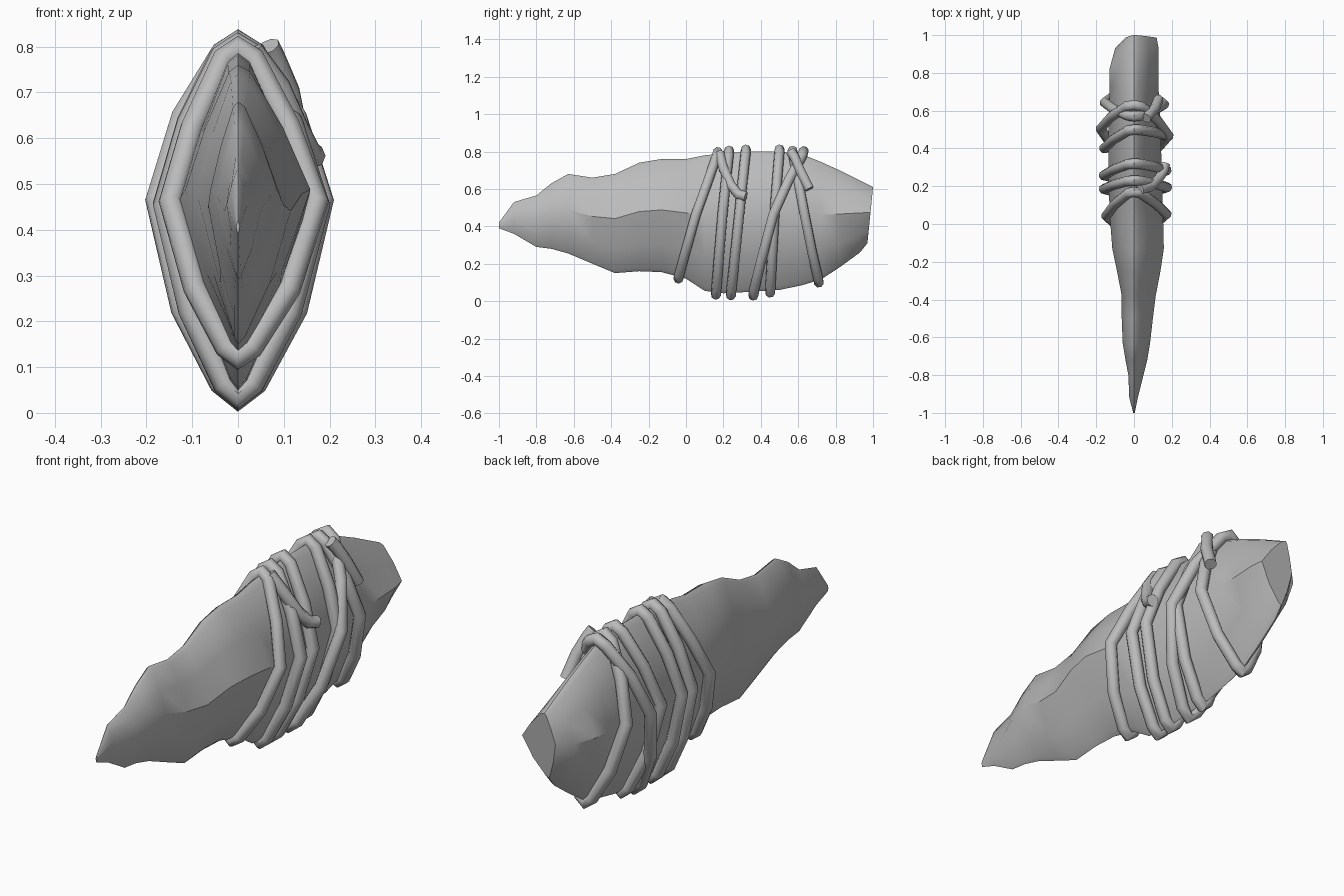
import bpy, bmesh
from mathutils import Vector

cube = bpy.data.objects.get("Cube")
if cube:
    bpy.data.objects.remove(cube)

grey = bpy.data.materials.new("stone grey")
grey.use_nodes = True
GREY = (0.5, 0.5, 0.5, 1)
grey.diffuse_color = GREY
grey.node_tree.nodes["Principled BSDF"].inputs["Base Color"].default_value = GREY

# Blade stations: y, bottom z, top z, left edge x, right edge x
STATIONS = [
    (-1, .39, .42, -.004, .004), (-.92, .36, .53, -.025, .02), (-.8, .29, .565, -.03, .05),
    (-.72, .28, .63, -.045, .07), (-.63, .255, .68, -.06, .085), (-.5, .2, .66, -.065, .1),
    (-.38, .15, .68, -.065, .115), (-.25, .16, .74, -.09, .14), (-.13, .155, .76, -.115, .158),
    (0, .12, .76, -.125, .155), (.1, .055, .78, -.13, .15), (.2, .042, .79, -.135, .15),
    (.35, .05, .8, -.135, .145), (.5, .06, .8, -.135, .14), (.62, .085, .785, -.13, .135),
    (.72, .115, .745, -.13, .13), (.82, .18, .7, -.13, .13), (.93, .26, .645, -.1, .13),
    (.985, .31, .61, -.045, .12)]

# Cross-section of one flank: height (-1 to 1) and share of the half width
FLANK = [(.95, .17), (.55, .62), (.1, 1), (-.5, .6), (-.94, .13)]
RING = [(1, 0)] + FLANK + [(-1, 0)] + [(h, -w) for h, w in reversed(FLANK)]


def section(y):
    """Cross-section points of the blade at depth y."""
    i = 0
    while i < len(STATIONS) - 2 and STATIONS[i + 1][0] < y:
        i += 1
    a, b = STATIONS[i], STATIONS[i + 1]
    f = (y - a[0]) / (b[0] - a[0])
    zb, zt, xl, xr = [p + (q - p) * f for p, q in zip(a[1:], b[1:])]
    mid, half = (zb + zt) / 2, (zt - zb) / 2
    return [Vector((w * xr if w > 0 else -w * xl, y, mid + h * half)) for h, w in RING]


def smooth(ob, angle):
    bpy.ops.object.select_all(action="DESELECT")
    ob.select_set(True)
    bpy.context.view_layer.objects.active = ob
    bpy.ops.object.shade_smooth_by_angle(angle=angle)


# Stone blade lofted through the stations
bm = bmesh.new()
rings = [[bm.verts.new(p) for p in section(s[0])] for s in STATIONS]
for v in rings[-1]:  # slanted butt end
    v.co.y += .05 * (v.co.z - .46) / .15 * .3
n = len(RING)
for a, b in zip(rings, rings[1:]):
    for k in range(n):
        j = (k + 1) % n
        bm.faces.new((a[k], a[j], b[j], b[k]))
bm.faces.new(rings[0])
bm.faces.new(rings[-1])
bmesh.ops.recalc_face_normals(bm, faces=bm.faces)
mesh = bpy.data.meshes.new("stone_blade")
bm.to_mesh(mesh)
bm.free()
mesh.materials.append(grey)
blade = bpy.data.objects.new("stone_blade", mesh)
bpy.context.collection.objects.link(blade)
smooth(blade, .6)


def cord(name, points, closed):
    """Round cord through the given points."""
    curve = bpy.data.curves.new(name, "CURVE")
    curve.dimensions = "3D"
    curve.bevel_depth = .027
    curve.bevel_resolution = 2
    curve.use_fill_caps = True
    spline = curve.splines.new("POLY")
    spline.points.add(len(points) - 1)
    for p, co in zip(spline.points, points):
        p.co = (*co, 1)
    spline.use_cyclic_u = closed
    curve.materials.append(grey)
    ob = bpy.data.objects.new(name, curve)
    bpy.context.collection.objects.link(ob)
    bpy.ops.object.select_all(action="DESELECT")
    ob.select_set(True)
    bpy.context.view_layer.objects.active = ob
    bpy.ops.object.convert(target="MESH")
    smooth(bpy.context.view_layer.objects.active, .9)


def wrap(top, right, bottom, left, gap):
    """Loop hugging the blade; arguments are its depth at four places."""
    points = []
    for k, (h, w) in enumerate(RING):
        side = right if w > 0 else left
        y = side + ((top - side) * h if h > 0 else (side - bottom) * h)
        ring = section(y)
        t = ring[(k + 1) % n] - ring[k - 1]
        out = Vector((-t.z, 0, t.x)).normalized()
        points.append(ring[k] + out * gap * (1 if abs(h) < .9 else .5))
    return points


# Cord wrapped around the handle
WRAPS = [(.17, .04, -.04, .03, .02), (.23, .19, .16, .18, .025), (.32, .28, .24, .25, .025),
         (.5, .47, .45, .39, .022), (.63, .45, .36, .49, .042), (.57, .64, .71, .65, .025)]
for i, w in enumerate(WRAPS):
    cord(f"cord_wrap_{i + 1}", wrap(*w), True)

# Loose cord ends
cord("cord_end_front", [(.03, .18, .79), (.09, .2, .71), (.13, .24, .62), (.155, .28, .57), (.165, .32, .56)], False)
cord("cord_end_back", [(.13, .66, .6), (.11, .61, .7), (.08, .58, .77), (.065, .56, .8)], False)
